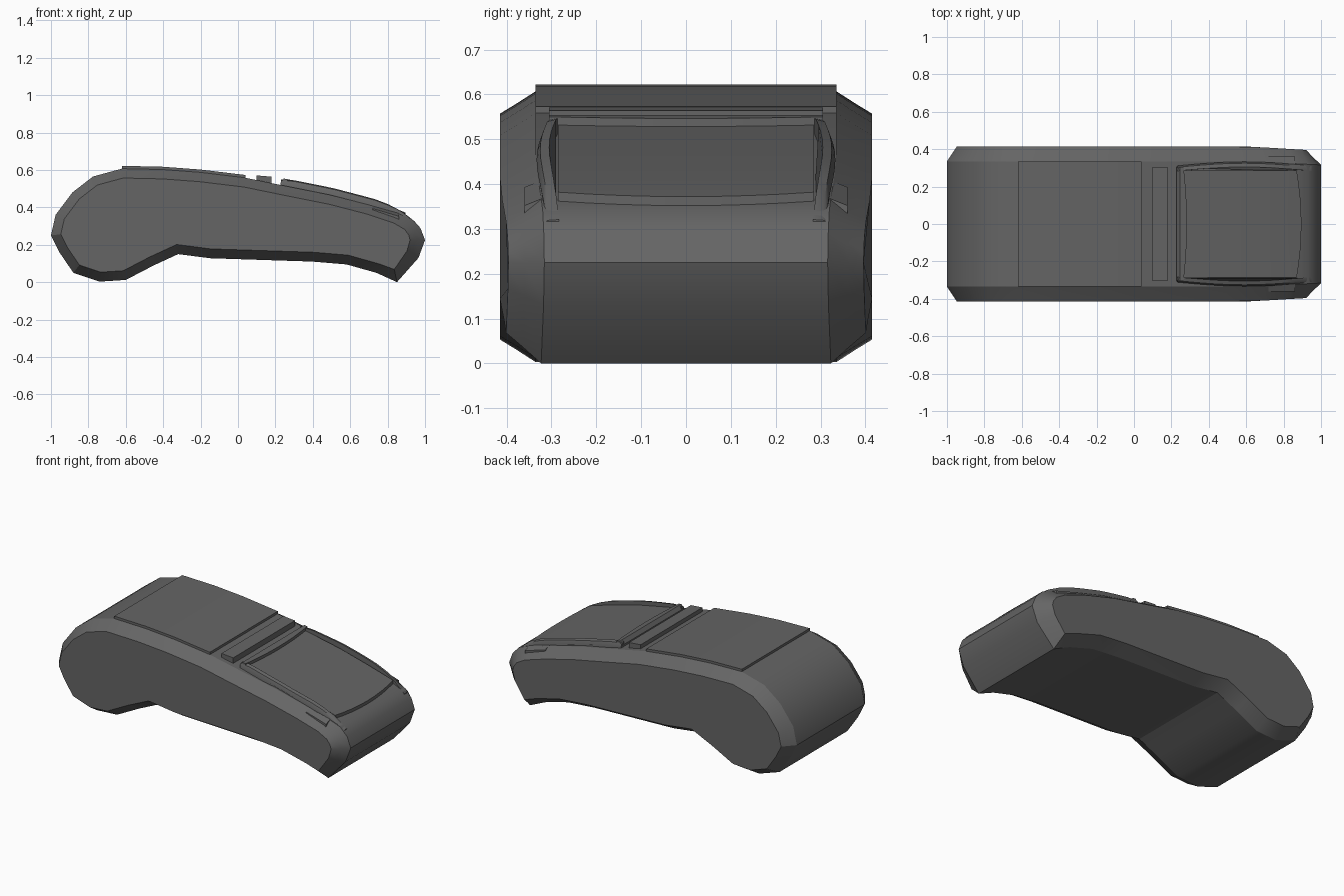
import bpy
import bmesh
import math
from mathutils import Vector

cube = bpy.data.objects.get("Cube")
if cube:
    bpy.data.objects.remove(cube, do_unlink=True)

# Single dark plastic colour
plastic = bpy.data.materials.new("dark_grey_plastic")
plastic.use_nodes = True
GREY = (0.13, 0.13, 0.13, 1)
plastic.diffuse_color = GREY
shader = plastic.node_tree.nodes["Principled BSDF"]
shader.inputs["Base Color"].default_value = GREY
shader.inputs["Roughness"].default_value = 0.6

# Side profile: the top edge from back to front, then the underside
TOP = [(-1, .25), (-.975, .36), (-.885, .48), (-.775, .565), (-.62, .607),
       (-.4, .602), (-.2, .587), (.04, .558), (.24, .517), (.5, .465),
       (.7, .413), (.85, .37), (.93, .338), (.975, .29)]
UNDER = [(1, .225), (.965, .13), (.85, 0), (.74, .05), (.58, .095), (.4, .11),
         (-.15, .128), (-.32, .15), (-.45, .09), (-.6, .012), (-.74, .003),
         (-.88, .05), (-.955, .16)]
PROFILE = TOP + UNDER


def top_z(x):
    """Height of the upper surface at x."""
    for (x0, z0), (x1, z1) in zip(TOP, TOP[1:]):
        if x0 <= x <= x1:
            return z0 + (z1 - z0) * (x - x0) / (x1 - x0)
    return TOP[-1][1]


def loft(name, sections, angle=35):
    """Skin matching closed loops of points and cap both ends."""
    bm = bmesh.new()
    rings = [[bm.verts.new(p) for p in loop] for loop in sections]
    for a, b in zip(rings, rings[1:]):
        for i in range(len(a)):
            j = (i + 1) % len(a)
            bm.faces.new((a[i], a[j], b[j], b[i]))
    bm.faces.new(rings[0])
    bm.faces.new(rings[-1])
    bmesh.ops.recalc_face_normals(bm, faces=bm.faces)
    mesh = bpy.data.meshes.new(name)
    bm.to_mesh(mesh)
    bm.free()
    mesh.materials.append(plastic)
    obj = bpy.data.objects.new(name, mesh)
    bpy.context.collection.objects.link(obj)
    bpy.ops.object.select_all(action='DESELECT')
    obj.select_set(True)
    bpy.context.view_layer.objects.active = obj
    bpy.ops.object.shade_smooth_by_angle(angle=math.radians(angle))
    return obj


def inset_profile(amount):
    """Shrink the side profile inwards, a little more at the front nose."""
    points = [Vector(p) for p in PROFILE]
    result = []
    for i, p in enumerate(points):
        a = (p - points[i - 1]).normalized()
        b = (points[(i + 1) % len(points)] - p).normalized()
        na, nb = Vector((a.y, -a.x)), Vector((b.y, -b.x))
        miter = (na + nb) / (1 + na.dot(nb))
        depth = .05 + .025 * max(0, (p.x - .8) / .2)
        result.append(p + miter * depth * amount)
    return result


def body_ring(y, amount):
    taper = lambda x: 1 - .05 * max(0, (x - .6) / .35)
    return [(p.x, y * taper(p.x), p.y) for p in inset_profile(amount)]


def strip(xs, y, top, bottom):
    """Closed loop running along the upper surface; y, top, bottom use x."""
    upper = [(x, y(x), top_z(x) + top(x)) for x in xs]
    lower = [(x, y(x), top_z(x) + bottom) for x in reversed(xs)]
    return upper + lower


def spread(start, end, steps):
    return [start + (end - start) * i / steps for i in range(steps + 1)]


# Main shell with chamfered flanks
loft("body", [body_ring(y, a) for y, a in
              ((-.415, 1), (-.378, .55), (-.335, 0),
               (.335, 0), (.378, .55), (.415, 1))], 28)

# Raised paper cover
cover_x = [-.62, -.4, -.2, .04]
loft("paper_cover", [strip(cover_x, lambda x, s=s: s * .335,
                           lambda x: .015, -.02) for s in (-1, 1)])

# Tear bar
loft("tear_bar", [strip([.1, .18], lambda x, s=s: s * .305,
                        lambda x: .025 + (x - .1) * .12, -.02) for s in (-1, 1)])

# Screen panel with a bowed front edge
panel = []
for t in spread(-1, 1, 8):
    bow = 1 - t * t
    xs = [.25, .5, .7, .82, .87 + .025 * bow]
    panel.append(strip(xs, lambda x, t=t: t * .285, lambda x: .02, -.03))
loft("screen_panel", panel)

# Header bar behind the screen
header = []
for t in spread(-1, 1, 8):
    xs = [.228, .245, .265 + .018 * (1 - t * t)]
    header.append(strip(xs, lambda x, t=t: t * .305,
                        lambda x: .038 if x > .24 else .012, -.03))
loft("screen_header", header)

# Bowed side rails and small corner tabs, one pair per side
rail_x = spread(.23, .95, 10)


def rail_bow(x):
    return .303 + .022 * math.sin(math.pi * (x - .23) / .72)


def rail_rise(x):
    return .04 * min(1, (.97 - x) / .2, (x - .2) / .04)


for side, label in ((1, "left"), (-1, "right")):
    inner = strip(rail_x, lambda x: side * (rail_bow(x) - .02), rail_rise, -.03)
    crest = strip(rail_x, lambda x: side * rail_bow(x),
                  lambda x: rail_rise(x) * .85, -.03)
    outer = strip(rail_x, lambda x: side * (rail_bow(x) + .008),
                  lambda x: rail_rise(x) * .3, -.03)
    loft(label + "_screen_rail", [inner, crest, outer])
    tab_x = [.72, .79, .86]
    loft(label + "_corner_tab",
         [strip(tab_x, lambda x: side * .315, lambda x: .004, -.04),
          strip(tab_x, lambda x: side * .36, lambda x: -.014, -.045)])
